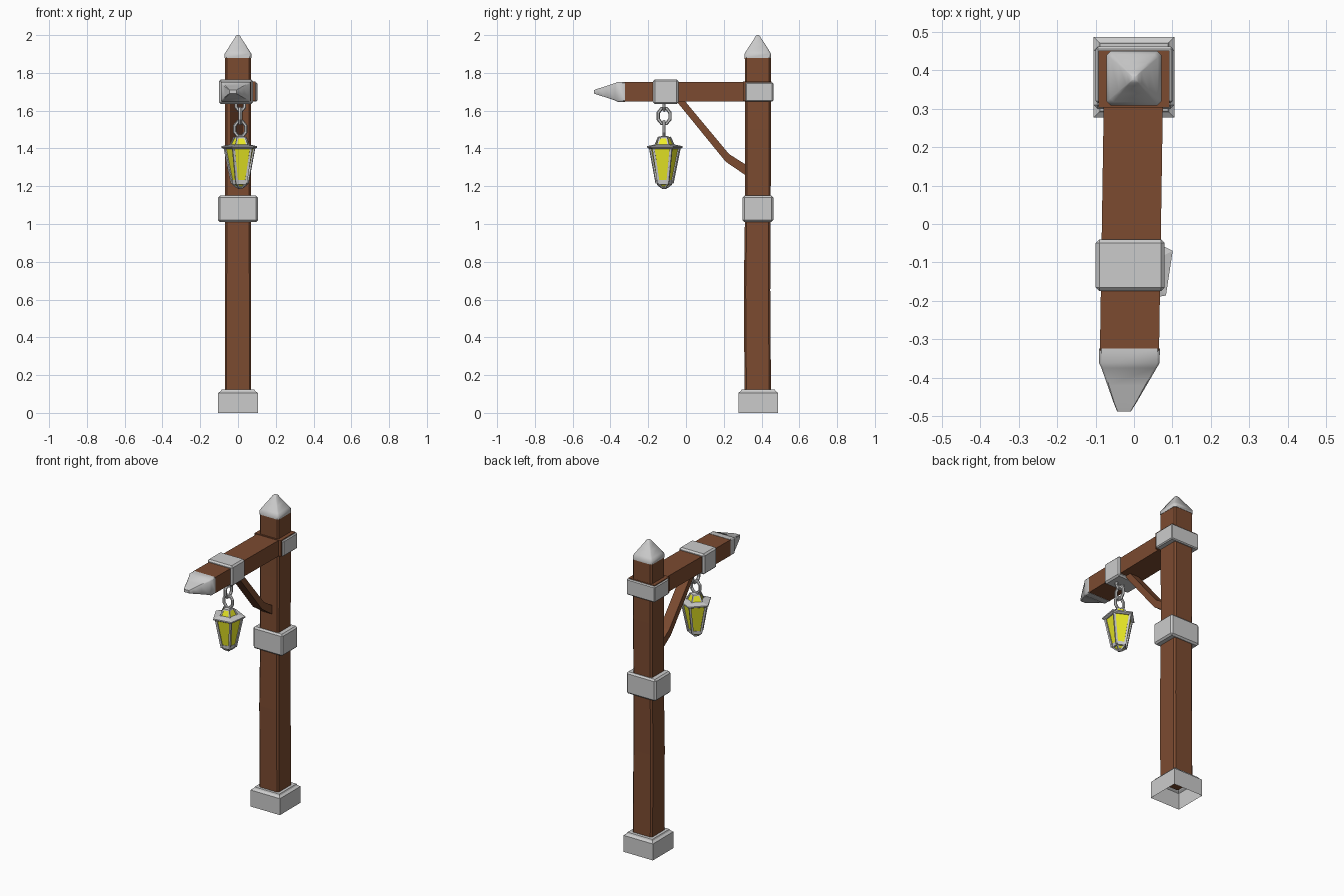
import bpy, bmesh, math
from math import cos, sin, radians
from mathutils import Vector, Matrix

if "Cube" in bpy.data.objects:
    bpy.data.objects.remove(bpy.data.objects["Cube"])


def material(name, rgb):
    m = bpy.data.materials.new(name)
    m.diffuse_color = (*rgb, 1)
    m.use_nodes = True
    m.node_tree.nodes["Principled BSDF"].inputs["Base Color"].default_value = m.diffuse_color
    return m


WOOD = material("wood", (0.2, 0.07, 0.03))
GLOW = material("yellow_glass", (0.85, 0.85, 0.02))


def finish(name, bm, mat=None, angle=None):
    bmesh.ops.recalc_face_normals(bm, faces=bm.faces)
    me = bpy.data.meshes.new(name)
    bm.to_mesh(me)
    bm.free()
    ob = bpy.data.objects.new(name, me)
    bpy.context.collection.objects.link(ob)
    if mat:
        me.materials.append(mat)
    if angle:
        bpy.ops.object.select_all(action='DESELECT')
        ob.select_set(True)
        bpy.context.view_layer.objects.active = ob
        bpy.ops.object.shade_smooth_by_angle(angle=radians(angle))
    return ob


def loft(bm, rings, bottom=True, top=True):
    """Skin a stack of equal-sized point rings."""
    vs = [[bm.verts.new(p) for p in r] for r in rings]
    n = len(vs[0])
    for a, b in zip(vs, vs[1:]):
        for i in range(n):
            j = (i + 1) % n
            bm.faces.new((a[i], a[j], b[j], b[i]))
    if bottom:
        bm.faces.new(vs[0][::-1])
    if top:
        bm.faces.new(vs[-1])


def rect(hx, hy, c=0.0):
    """Rectangle outline, with cut corners when c > 0."""
    if not c:
        return [(-hx, -hy), (hx, -hy), (hx, hy), (-hx, hy)]
    return [(-hx + c, -hy), (hx - c, -hy), (hx, -hy + c), (hx, hy - c),
            (hx - c, hy), (-hx + c, hy), (-hx, hy - c), (-hx, -hy + c)]


def box(name, lo, hi, bevel=0.0, mat=None):
    bm = bmesh.new()
    lo, hi = Vector(lo), Vector(hi)
    bmesh.ops.create_cube(bm, size=1, matrix=Matrix.Translation((lo + hi) / 2)
                          @ Matrix.Diagonal((*(hi - lo), 1)))
    if bevel:
        bmesh.ops.bevel(bm, geom=bm.edges[:], offset=bevel, segments=1,
                        affect='EDGES')
    return finish(name, bm, mat)


PY = 0.38   # post centre in y

# Post, slightly uneven along its height
bm = bmesh.new()
loft(bm, [[(x, y + PY + dy, z) for x, y in rect(h, h, 0.01)] for z, h, dy in
          ((0.1, 0.07, 0), (0.65, 0.07, -0.004), (1.05, 0.068, 0),
           (1.5, 0.069, 0.001), (1.885, 0.069, 0))])
finish("post", bm, WOOD)

# Stone base, hollow underneath
bm = bmesh.new()
loft(bm, [[(x, y + PY + 0.002, z) for x, y in rect(h, h)] for z, h in
          ((0, 0.105), (0.106, 0.105), (0.115, 0.092), (0.124, 0.088), (0.124, 0.06))],
     bottom=False, top=False)
finish("base", bm)

# Metal bands on the post and arm
box("middle_band", (-0.105, 0.3, 1.01), (0.105, 0.462, 1.15), 0.01)
box("upper_band", (-0.1, 0.315, 1.648), (0.102, 0.462, 1.75), 0.006)
box("arm_band", (-0.1, -0.175, 1.634), (0.08, -0.04, 1.766), 0.01)
box("arm_joint", (-0.093, 0.303, 1.652), (0.093, 0.452, 1.755), 0, WOOD)

# Pointed cap on the post
bm = bmesh.new()
loft(bm, [[(x, y + PY, z) for x, y in rect(h, h, h * 0.15)] for z, h in
          ((1.88, 0.071), (1.9, 0.071), (1.915, 0.062), (1.95, 0.04), (1.98, 0.02),
           (1.995, 0.012), (2.0, 0.005))])
finish("post_cap", bm, None, 40)


# Arm drifts a little to the left towards its tip
def arm_ring(y, hx, hz, c=0.0):
    xc = -0.002 - 0.0155 * (0.3 - y)
    return [(x + xc, y, z + 1.7) for x, z in rect(hx, hz, c)]


bm = bmesh.new()
loft(bm, [arm_ring(0.32, 0.077, 0.051), arm_ring(-0.33, 0.077, 0.051)])
finish("arm", bm, WOOD)

# Pointed cap on the arm
bm = bmesh.new()
loft(bm, [arm_ring(y, hx, hz, hz * 0.12) for y, hx, hz in
          ((-0.324, 0.079, 0.053), (-0.362, 0.079, 0.053), (-0.375, 0.072, 0.046),
           (-0.42, 0.051, 0.031), (-0.465, 0.03, 0.017), (-0.488, 0.018, 0.009))])
for v in bm.verts:
    if v.co.y < -0.37:
        v.co.x -= 0.012 * (-0.37 - v.co.y) / 0.12
finish("arm_cap", bm, None, 40)

# Bent wooden brace
outline = [(-0.075, 1.68), (0.21, 1.33), (0.32, 1.255), (0.32, 1.312),
           (0.228, 1.37), (-0.03, 1.68)]
bm = bmesh.new()
loft(bm, [[(x, y, z) for y, z in outline] for x in (-0.04, 0.025)])
finish("brace", bm, WOOD)

# Five-sided hanging lantern
LX, LY, TURN = 0.012, -0.116, 27.4


def penta(r, z):
    return [Vector((LX + r * cos(radians(TURN + 72 * k)),
                    LY + r * sin(radians(TURN + 72 * k)), z)) for k in range(5)]


def penta_part(name, profile, mat=None):
    bm = bmesh.new()
    loft(bm, [penta(r, z) for r, z in profile])
    return finish(name, bm, mat)


def bars(name, r0, z0, r1, z1, w):
    """Square bars along the five corners of a tapered lantern section."""
    bm = bmesh.new()
    for a, b in zip(penta(r0, z0), penta(r1, z1)):
        d = b - a
        m = Matrix.Translation((a + b) / 2) @ d.to_track_quat('Z', 'Y').to_matrix().to_4x4()
        bmesh.ops.create_cone(bm, cap_ends=True, segments=4, radius1=w, radius2=w,
                              depth=d.length, matrix=m)
    return finish(name, bm)


penta_part("lantern_glass", [(0.039, 1.215), (0.077, 1.402)], GLOW)
penta_part("lantern_top_glass", [(0.05, 1.418), (0.03, 1.458)], GLOW)
penta_part("lantern_bottom_glass", [(0.014, 1.194), (0.037, 1.215)], GLOW)
penta_part("lantern_rim", [(0.088, 1.398), (0.1, 1.404), (0.1, 1.412), (0.055, 1.421)])
penta_part("lantern_lower_ring", [(0.043, 1.21), (0.045, 1.232)])
penta_part("lantern_finial", [(0.008, 1.184), (0.019, 1.192), (0.017, 1.2)])
penta_part("lantern_crown", [(0.033, 1.453), (0.03, 1.461), (0.012, 1.466)])
bars("lantern_side_bars", 0.042, 1.215, 0.081, 1.405, 0.009)
bars("lantern_top_bars", 0.052, 1.415, 0.031, 1.46, 0.006)
bars("lantern_bottom_bars", 0.015, 1.194, 0.039, 1.213, 0.006)


# Chain links, alternating direction
def link(name, z, spin, rx, rz, tube=0.0095):
    bm = bmesh.new()
    n, m, grid = 8, 6, []
    for i in range(n):
        a = 2 * math.pi * (i + 0.5) / n
        ring = []
        for j in range(m):
            b = 2 * math.pi * j / m
            u, v = (rx + tube * cos(b)) * cos(a), (rz + tube * cos(b)) * sin(a)
            w = tube * sin(b)
            ring.append(bm.verts.new((LX + (u if not spin else w),
                                      LY + (w if not spin else u), z + v)))
        grid.append(ring)
    for i in range(n):
        for j in range(m):
            k, l = (i + 1) % n, (j + 1) % m
            bm.faces.new((grid[i][j], grid[k][j], grid[k][l], grid[i][l]))
    return finish(name, bm, None)


link("lower_link", 1.503, False, 0.032, 0.042)
link("middle_link", 1.572, True, 0.034, 0.043)
link("hanger_link", 1.63, False, 0.024, 0.03)
